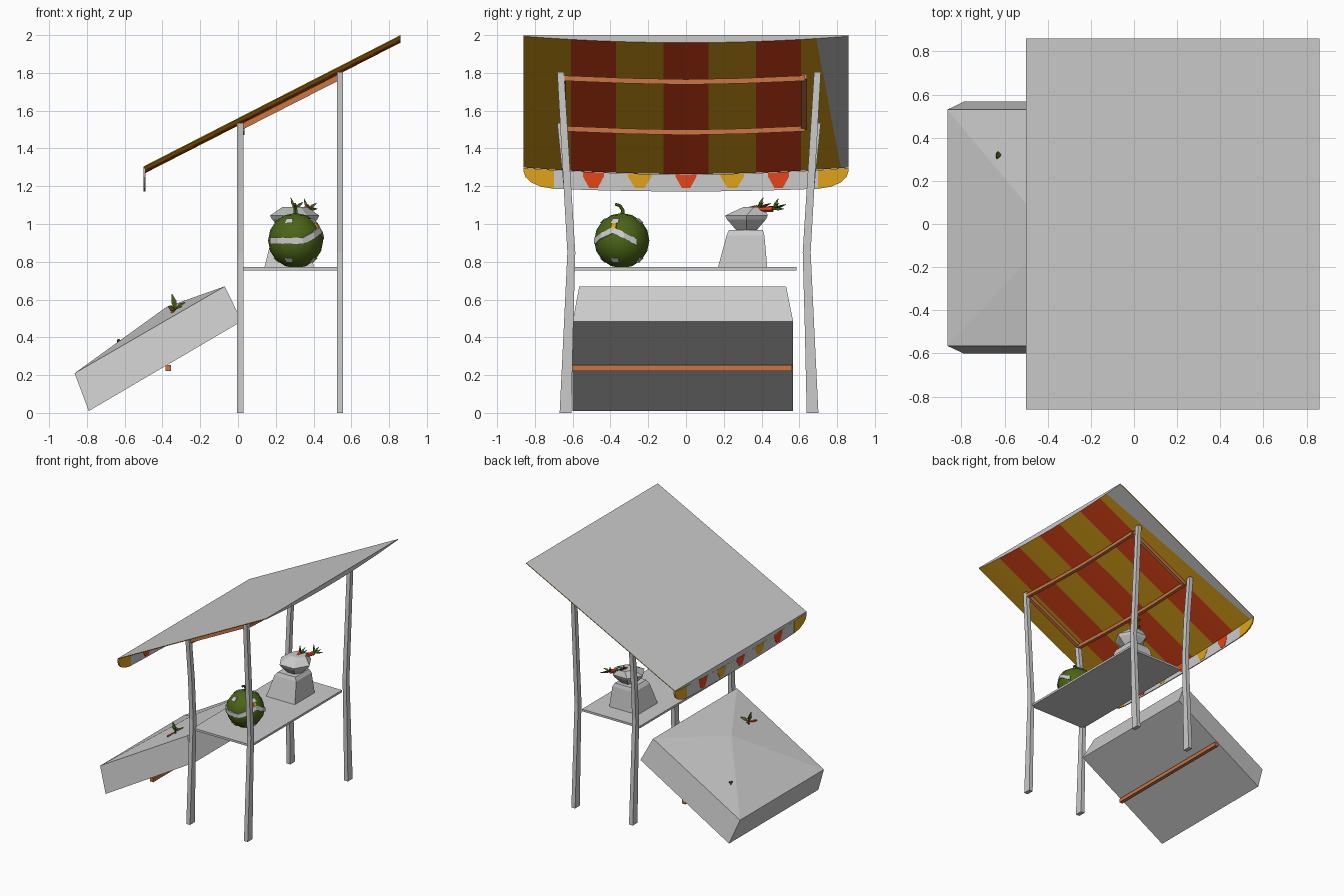
import bpy, bmesh, math
from mathutils import Vector

if "Cube" in bpy.data.objects:
    bpy.data.objects.remove(bpy.data.objects["Cube"])


def mat(name, r, g, b):
    m = bpy.data.materials.new(name)
    m.diffuse_color = (r, g, b, 1)
    m.use_nodes = True
    m.node_tree.nodes["Principled BSDF"].inputs["Base Color"].default_value = m.diffuse_color
    return m


GREY = mat("pale_grey", 0.6, 0.6, 0.6)
YELLOW = mat("yellow", 0.75, 0.37, 0.01)
RED = mat("orange_red", 0.78, 0.06, 0.01)
WOOD = mat("wood", 0.6, 0.18, 0.06)
GREEN = mat("leaf_green", 0.07, 0.13, 0.008)


def make(name, verts, faces, mats, idx=None, fix=True):
    me = bpy.data.meshes.new(name)
    me.from_pydata([tuple(v) for v in verts], [], faces)
    for m in mats:
        me.materials.append(m)
    if idx:
        for p, i in zip(me.polygons, idx):
            p.material_index = i
    if fix:
        bm = bmesh.new()
        bm.from_mesh(me)
        bmesh.ops.recalc_face_normals(bm, faces=bm.faces)
        bm.to_mesh(me)
        bm.free()
    ob = bpy.data.objects.new(name, me)
    bpy.context.collection.objects.link(ob)
    return ob


def loft(name, rings, m):
    """Skin a list of equal-length rings and cap both ends."""
    n = len(rings[0])
    verts = [v for r in rings for v in r]
    faces = [(k * n + i, k * n + (i + 1) % n, (k + 1) * n + (i + 1) % n, (k + 1) * n + i)
             for k in range(len(rings) - 1) for i in range(n)]
    faces += [tuple(range(n)), tuple(range(len(verts) - n, len(verts)))]
    return make(name, verts, faces, [m])


def rect(cx, cy, z, w, d):
    return [(cx + sx * w / 2, cy + sy * d / 2, z)
            for sx, sy in ((-1, -1), (1, -1), (1, 1), (-1, 1))]


def rod(name, pts, sizes, m, n=4, up=(0, 0, 1)):
    """Square or round bar along a path, with a width per point."""
    pts = [Vector(p) for p in pts]
    rings = []
    for i, p in enumerate(pts):
        t = (pts[min(i + 1, len(pts) - 1)] - pts[max(i - 1, 0)]).normalized()
        s = t.cross(Vector(up)).normalized()
        u = s.cross(t)
        r = sizes[i] / 2 * (math.sqrt(2) if n == 4 else 1)
        rings.append([p + r * (math.cos(a) * s + math.sin(a) * u)
                      for a in [math.pi / 4 + 2 * math.pi * k / n for k in range(n)]])
    return loft(name, rings, m)


# Canopy: flat top, sagging striped underside
def slope(x):
    return 1.305 + (x + 0.5) * 0.695 / 1.36


def sag(y):
    return 0.006 + 0.034 * (1 - (y / 0.86) ** 2)


cuts = [-0.86, -0.73, -0.61, -0.49, -0.37, -0.245, -0.12, 0, 0.12, 0.245, 0.37, 0.49, 0.61]
low, high = cuts + [0.82, 0.86], cuts + [0.69, 0.86]
n = len(low)
verts = []
for x, ys in ((-0.5, low), (0.86, high)):
    verts += [(x, y, slope(x)) for y in ys] + [(x, y, slope(x) - sag(y)) for y in ys]
faces, idx = [], []
for i in range(n - 1):
    faces += [(i, i + 1, 2 * n + i + 1, 2 * n + i), (n + i, n + i + 1, 3 * n + i + 1, 3 * n + i)]
    idx += [0, 0 if i == n - 2 else (1, 1, 2, 2)[i % 4]]
    for b in (0, 2 * n):
        faces.append((b + i, b + i + 1, b + n + i + 1, b + n + i))
        idx.append(0)
for i in (0, n - 1):
    faces.append((i, n + i, 3 * n + i, 2 * n + i))
    idx.append(1)
make("canopy", verts, faces, [GREY, YELLOW, RED], idx)


# Hanging valance with rounded ends and painted patches
def hem(y):
    e = max(0, (abs(y) - 0.7) / 0.16)
    return 1.172 + 0.022 * (y / 0.86) ** 2 + 0.085 * (1 - math.sqrt(max(0, 1 - e * e)))


def panel(name, ys, top, bottom, x0, x1, m):
    loft(name, [[(x0, y, bottom(y)), (x1, y, bottom(y)), (x1, y, top(y)), (x0, y, top(y))]
                for y in ys], m)


ys = [-0.86, -0.85, -0.82, -0.77, -0.7, -0.5, -0.25, 0, 0.25, 0.5, 0.7, 0.77, 0.82, 0.85, 0.86]
panel("valance", ys, lambda y: 1.303 - sag(y), hem, -0.499, -0.491, GREY)
for k in range(-2, 3):
    c, w = k * 0.245, 0.062 if k % 2 else 0.055
    panel("valance_patch", [c - w, c - w * 0.6, c - w * 0.4, c + w * 0.4, c + w * 0.6, c + w],
          lambda y: 1.303 - sag(y),
          lambda y: 1.25 - 0.06 * min(1, max(0, (w - abs(y - c)) / (w * 0.6))),
          -0.5, -0.489, YELLOW if k % 2 else RED)
for s in (-1, 1):
    panel("valance_corner", [s * y for y in (0.7, 0.77, 0.82, 0.85, 0.86)],
          lambda y: 1.303 - sag(y), hem, -0.5, -0.489, YELLOW)

# Bent legs
for x, top in ((0.013, 1.535), (0.54, 1.805)):
    for side, shift in ((-1, 0), (1, 0.032)):
        path = [(0, 0.638, 0.062), (0.45, 0.622, 0.05), (0.85, 0.607, 0.042),
                (1.2, 0.628, 0.04), (top, 0.664, 0.036)]
        loft("leg", [rect(x, side * y + shift, z, 0.034, d) for z, y, d in path], GREY)

# Wooden roof frame
for x, z in ((0.02, 1.505), (0.54, 1.772)):
    rod("cross_beam", [(x, -0.65, z), (x, -0.3, z - 0.014), (x, 0, z - 0.02),
                       (x, 0.3, z - 0.014), (x, 0.63, z)], [0.028] * 5, WOOD)
for y in (-0.65, 0.625):
    rod("side_beam", [(0.01, y, 1.51), (0.54, y, 1.78)], [0.03, 0.03], WOOD)

# Shelf
loft("shelf", [rect(0.277, -0.01, z, 0.53, 1.19) for z in (0.755, 0.772)], GREY)

# Tilted display crate with peaked filling
bottom = [(-0.79, -0.6, 0.01), (0.02, -0.6, 0.485), (0.02, 0.567, 0.485), (-0.79, 0.567, 0.01)]
rim = [(-0.865, -0.565, 0.21), (-0.07, -0.565, 0.67), (-0.07, 0.53, 0.67), (-0.865, 0.53, 0.21)]
make("display_crate", bottom + rim + [(-0.38, -0.05, 0.56)],
     [(0, 1, 2, 3)] + [(i, (i + 1) % 4, 4 + (i + 1) % 4, 4 + i) for i in range(4)]
     + [(4 + i, 4 + (i + 1) % 4, 8) for i in range(4)], [GREY])
rod("crate_bar", [(-0.37, -0.6, 0.238), (-0.37, 0.56, 0.238)], [0.03, 0.03], WOOD)


def leaf(base, tip, w=0.03):
    b, t = Vector(base), Vector(tip)
    rod("leaf", [b, b.lerp(t, 0.5), t], [0.008, w, 0.003], GREEN, 3, (0.3, 0.5, 0.8))


# Sprouts in the crate
sprout = (-0.33, -0.34, 0.545)
for tip in ((-0.35, -0.35, 0.63), (-0.28, -0.31, 0.585), (-0.37, -0.29, 0.565), (-0.29, -0.40, 0.56)):
    leaf(sprout, tip, 0.034)
rod("crate_carrot", [(-0.33, -0.35, 0.54), (-0.35, -0.42, 0.535)], [0.025, 0.015], RED, 5)
leaf((-0.63, 0.30, 0.36), (-0.63, 0.335, 0.39), 0.04)

# Melon
C, R = Vector((0.305, -0.34, 0.912)), 0.146
bpy.ops.mesh.primitive_uv_sphere_add(segments=12, ring_count=8, radius=R, location=C)
bpy.context.object.name = "melon"
bpy.context.object.data.materials.append(GREEN)
bpy.ops.object.shade_smooth_by_angle(angle=math.radians(35))
rod("melon_stem", [(0.305, -0.335, 1.04), (0.305, -0.335, 1.075), (0.303, -0.35, 1.098),
                   (0.30, -0.375, 1.105)], [0.026, 0.02, 0.018, 0.016], GREEN, 5, (1, 0, 0))


def on_melon(az, z, r):
    a = math.radians(az)
    k = math.sqrt(max(0.0001, r * r - z * z))
    return C + Vector((k * math.cos(a), k * math.sin(a), z))


def band(name, pts, h, m, lift=0.006):
    """Strip lying on the melon, through (azimuth, height) points."""
    loft(name, [[on_melon(a, z - h, R - 0.015), on_melon(a, z - h, R + lift),
                 on_melon(a, z + h, R + lift), on_melon(a, z + h, R - 0.015)]
                for a, z in pts], m)


# Pale zigzag markings
band("melon_band", [(-155, 0), (-130, 0), (-105, 0), (-75, -0.002), (-48, 0.028), (-20, 0.056),
                    (5, 0.028), (32, -0.008)], 0.017, GREY)
band("melon_tip", [(-26, 0.078), (-14, 0.078)], 0.014, YELLOW)
for az in (-110, -20, 70, 160):
    for z in (0.105, -0.105):
        band("melon_spot", [(az - 11, z), (az, z), (az + 11, z)], 0.012, GREY, 0.004)

# Pedestal and bowl
loft("pedestal", [rect(0.27, 0.30, 0.772, 0.26, 0.26), rect(0.282, 0.315, 0.94, 0.2, 0.2),
                  rect(0.285, 0.317, 0.968, 0.16, 0.18)], GREY)


def ring(z, r, dy=0):
    return [(0.3 + r * math.cos(k * math.pi / 3), 0.32 + dy + r * math.sin(k * math.pi / 3 ), z)
            for k in range(6)]


loft("bowl", [ring(0.965, 0.06), ring(1.025, 0.12), ring(1.045, 0.13),
              ring(1.09, 0.065, 0.04)], GREY)

# Carrots with leafy tops
for a, b in (((0.33, 0.34, 1.075), (0.37, 0.46, 1.08)), ((0.30, 0.33, 1.08), (0.30, 0.38, 1.085))):
    rod("carrot", [a, b], [0.02, 0.034], RED, 6)
    for d in ((0.05, 0.06, 0.0), (0.045, 0.03, 0.03), (0, 0.07, 0.025), (-0.02, 0.03, 0.055)):
        leaf(b, Vector(b) + Vector(d), 0.018)
